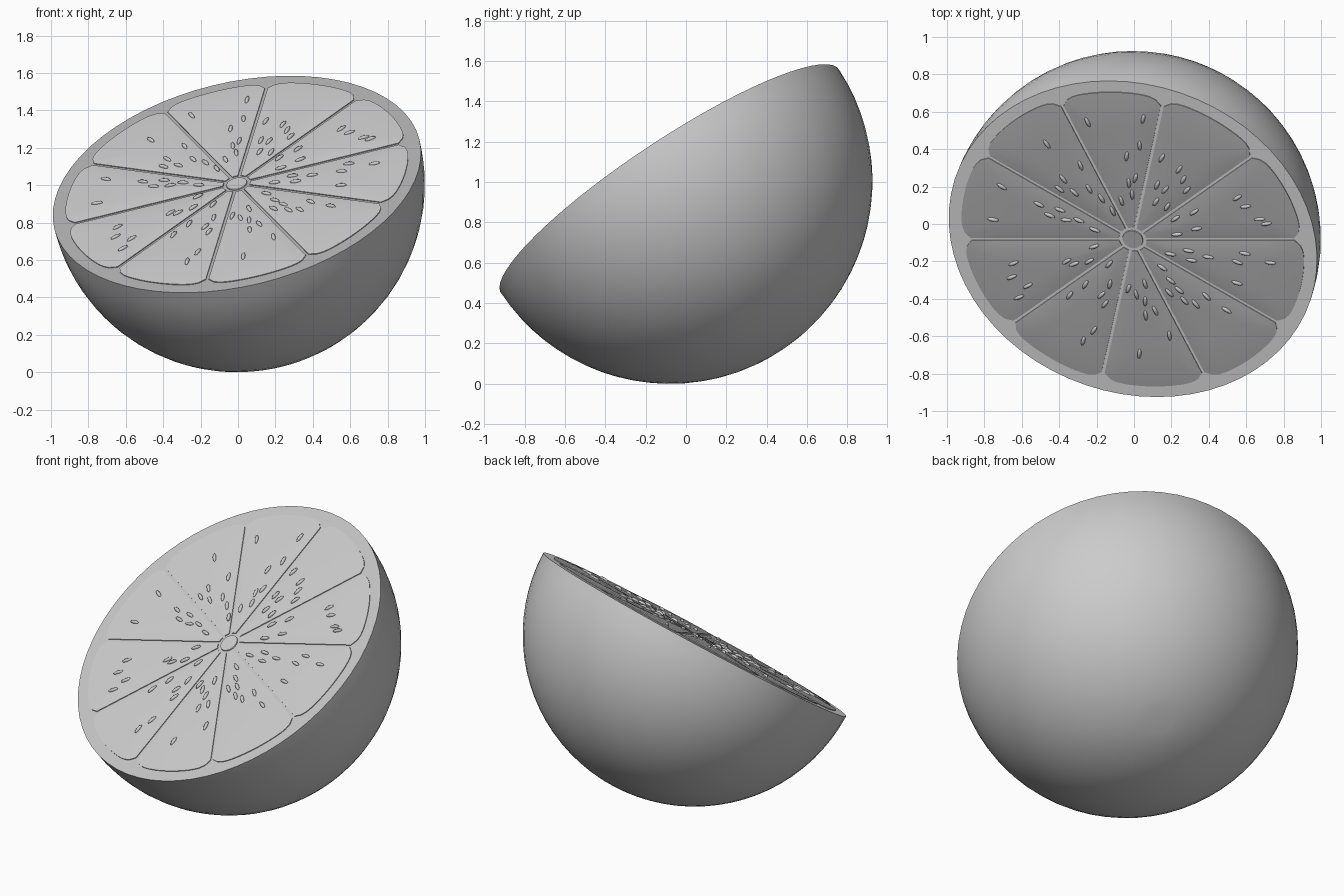
import bpy, bmesh, math, random
from mathutils import Matrix, Vector

if "Cube" in bpy.data.objects:
    bpy.data.objects.remove(bpy.data.objects["Cube"])

random.seed(4)
RADIUS = 1.005
SEGMENTS = 10
STEP = math.tau / SEGMENTS

# One plain grey for every part
grey = bpy.data.materials.new("plain grey")
grey.use_nodes = True
grey.diffuse_color = (0.6, 0.6, 0.6, 1)
grey.node_tree.nodes["Principled BSDF"].inputs["Base Color"].default_value = (0.6, 0.6, 0.6, 1)

# Tilted frame: z leaves the cut face, x runs along one membrane
normal = Vector((-0.2, -0.54, 0.815)).normalized()
along = Vector((1, 0, -normal.x / normal.z)).normalized()
across = normal.cross(along)
frame = Matrix.Translation((-0.006, -0.08, RADIUS)) @ Matrix((along, across, normal)).transposed().to_4x4()


def add_part(name, bm, angle=40):
    bmesh.ops.recalc_face_normals(bm, faces=bm.faces)
    bm.transform(frame)
    mesh = bpy.data.meshes.new(name)
    bm.to_mesh(mesh)
    bm.free()
    obj = bpy.data.objects.new(name, mesh)
    bpy.context.collection.objects.link(obj)
    mesh.materials.append(grey)
    bpy.ops.object.select_all(action="DESELECT")
    obj.select_set(True)
    bpy.context.view_layer.objects.active = obj
    bpy.ops.object.shade_smooth_by_angle(angle=math.radians(angle))
    return obj


# Half rind: a sphere cut through the middle and capped
bm = bmesh.new()
bmesh.ops.create_uvsphere(bm, u_segments=64, v_segments=40, radius=RADIUS)
cut = bmesh.ops.bisect_plane(bm, geom=bm.verts[:] + bm.edges[:] + bm.faces[:],
                             plane_co=(0, 0, 0), plane_no=(0, 0, 1), clear_outer=True)
rim = [e for e in bm.edges if e.is_boundary]
bmesh.ops.contextual_create(bm, geom=rim)
# Tiny dimple at the blossom end
min(bm.verts, key=lambda v: v.co.z).co.z += 0.006
add_part("half_rind", bm)

# Small round core
bm = bmesh.new()
bmesh.ops.create_cone(bm, cap_ends=True, segments=20, radius1=0.058, radius2=0.055, depth=0.012)
add_part("core", bm, 30)


def wedge_outline():
    """Outline of one segment pointing along x, with rounded outer corners."""
    def point(r, t):
        a = t * (STEP / 2 - math.asin(0.008 / r))
        return Vector((r * math.cos(a), r * math.sin(a), 0))
    ts = [i / 8 - 1 for i in range(17)]
    outer = [point(0.935 - 0.045 * t ** 8, t) for t in ts]
    sides = [0.75, 0.55, 0.35, 0.2]
    inner = [point(0.075, t) for t in (1, 0, -1)]
    return outer + [point(r, 1) for r in sides] + inner + [point(r, -1) for r in reversed(sides)]


# Juicy segments, each a thin pillow
for k in range(SEGMENTS):
    bm = bmesh.new()
    outline = wedge_outline()
    middle = Vector((0.6, 0, 0))
    loops = []
    for scale, height in ((1, -0.005), (1, 0.005), (0.8, 0.009), (0.4, 0.011)):
        loops.append([bm.verts.new(middle.lerp(p, scale) + Vector((0, 0, height))) for p in outline])
    n = len(outline)
    for low, high in zip(loops, loops[1:]):
        for i in range(n):
            j = (i + 1) % n
            bm.faces.new((low[i], low[j], high[j], high[i]))
    bm.faces.new(loops[-1])
    bm.transform(Matrix.Rotation((k + 0.5) * STEP, 4, "Z"))
    add_part(f"segment_{k + 1}", bm)

# Pips: pointed slivers scattered in an inner and an outer cluster
bm = bmesh.new()
for k in range(SEGMENTS):
    placed = []
    while len(placed) < 8:
        r = random.uniform(0.2, 0.42) if len(placed) < 4 else random.uniform(0.45, 0.8)
        a = (k + 0.5 + random.uniform(-0.34, 0.34)) * STEP
        spot = Vector((r * math.cos(a), r * math.sin(a), 0.011))
        if any((spot - p).length < 0.04 for p in placed):
            continue
        placed.append(spot)
        turn = Matrix.Rotation(a + random.uniform(-0.25, 0.25), 4, "Z")
        shape = Matrix.Diagonal((0.031, 0.011, 0.012, 1))
        bmesh.ops.create_uvsphere(bm, u_segments=8, v_segments=6, radius=1,
                                  matrix=Matrix.Translation(spot) @ turn @ shape
                                  @ Matrix.Rotation(math.pi / 2, 4, "Y"))
add_part("pips", bm, 50)
